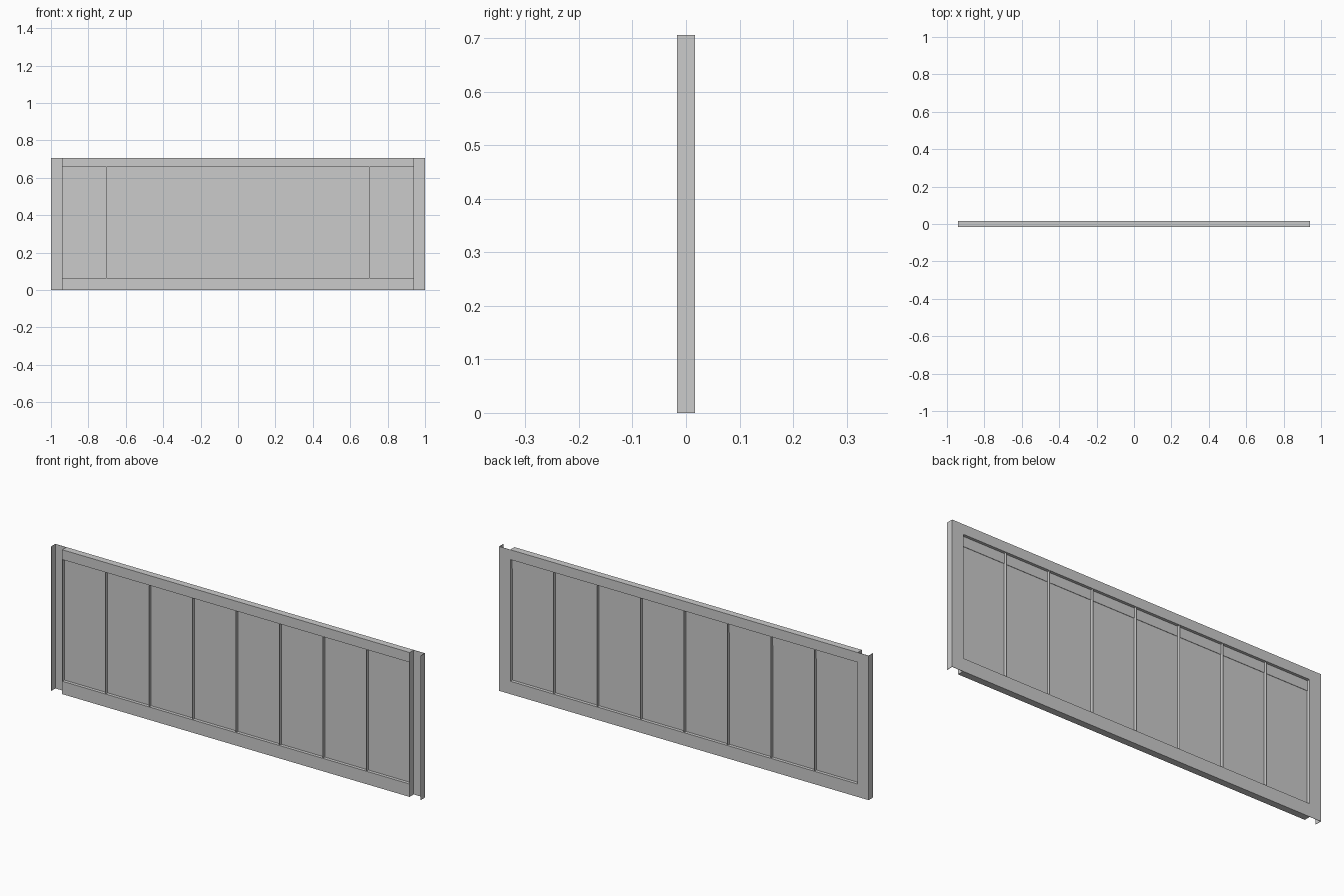
import bpy

if "Cube" in bpy.data.objects:
    bpy.data.objects.remove(bpy.data.objects["Cube"])

W, H, D = 1.0, 0.706, 0.0165      # half width, height, half depth
INNER = 0.94                      # half width of the boxed section
LOW, HIGH = 0.063, 0.658          # rail edges around the panels
T = 0.0015                        # sheet thickness
BAYS = 8


def box(name, x0, x1, y0, y1, z0, z1):
    bpy.ops.mesh.primitive_cube_add(size=1)
    ob = bpy.context.object
    ob.name = ob.data.name = name
    size = (x1 - x0, y1 - y0, z1 - z0)
    mid = ((x0 + x1) / 2, (y0 + y1) / 2, (z0 + z1) / 2)
    for v in ob.data.vertices:
        v.co = [v.co[i] * size[i] + mid[i] for i in range(3)]
    return ob


# Boxed rails along top and bottom
box("top_rail", -INNER, INNER, -D, D, HIGH, H)
box("bottom_rail", -INNER, INNER, -D, D, 0, LOW)

# Thin infill sheet, with a shallow backing strip under the top rail
box("infill_panel", -INNER, INNER, -T / 2, T / 2, LOW, HIGH)
box("backing_strip", -INNER, INNER, T / 2, T / 2 + 0.002, 0.61, HIGH)

# Upright fins dividing the bays
step = 2 * INNER / BAYS
for i in range(1, BAYS):
    x = -INNER + i * step
    box(f"divider_fin_{i}", x - T / 2, x + T / 2, -D, D, LOW, HIGH)

# End walls, back stiles and forward-turned side flanges
for side, s in (("left", -1), ("right", 1)):
    def span(a, b):
        return sorted((s * a, s * b))
    box(side + "_end_wall", *span(INNER - T, INNER), -D, D, LOW, HIGH)
    box(side + "_back_stile", *span(INNER, W), D - T, D, 0, H)
    box(side + "_flange", *span(W - T, W), -D, D - T, 0, H)
